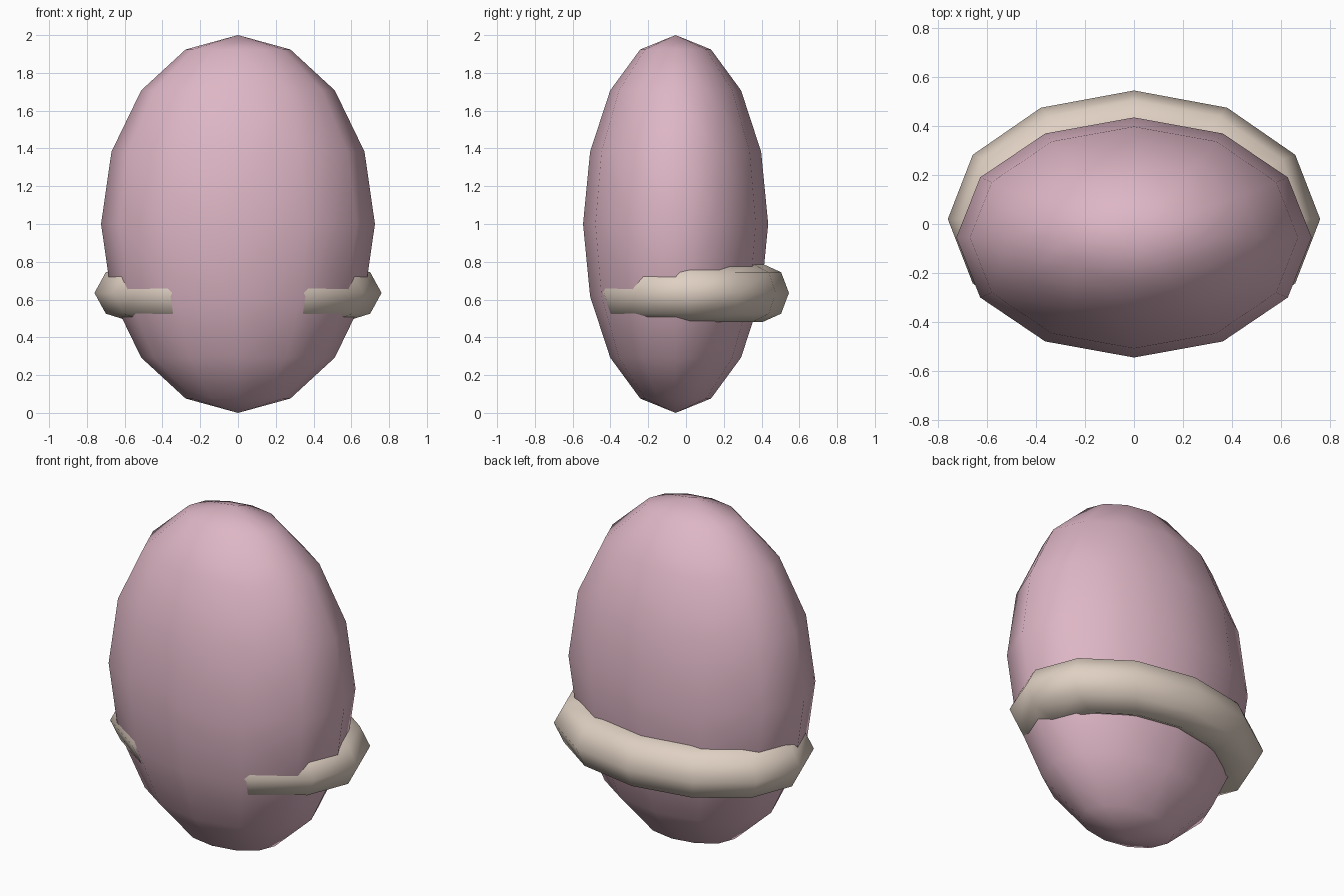
import bpy

# Remove the default object
cube = bpy.data.objects.get("Cube")
if cube:
    bpy.data.objects.remove(cube, do_unlink=True)


def make_material(name, rgb):
    mat = bpy.data.materials.new(name)
    mat.use_nodes = True
    colour = (*rgb, 1.0)
    mat.diffuse_color = colour
    mat.node_tree.nodes["Principled BSDF"].inputs["Base Color"].default_value = colour
    return mat


def finish(name, mat, scale):
    """Name the active primitive, apply its proportions and shade it smooth."""
    obj = bpy.context.object
    obj.name = name
    obj.scale = scale
    bpy.ops.object.transform_apply(location=False, rotation=False, scale=True)
    bpy.ops.object.shade_smooth()
    obj.data.materials.append(mat)
    return obj


pink = make_material("soft pink", (0.73, 0.47, 0.56))
beige = make_material("pale beige", (0.74, 0.63, 0.54))

# Flattened egg-shaped body
bpy.ops.mesh.primitive_uv_sphere_add(segments=12, ring_count=8, radius=1,
                                     location=(0, -0.055, 1))
finish("body", pink, (0.725, 0.49, 1))

# Oval band around the lower body, sunk into its front
width, depth, tube = 0.76, 0.525, 0.27
bpy.ops.mesh.primitive_torus_add(major_segments=12, minor_segments=8,
                                 major_radius=1 - tube, minor_radius=tube,
                                 location=(0, 0.02, 0.635))
finish("band", beige, (width, depth, 0.155 / tube))
